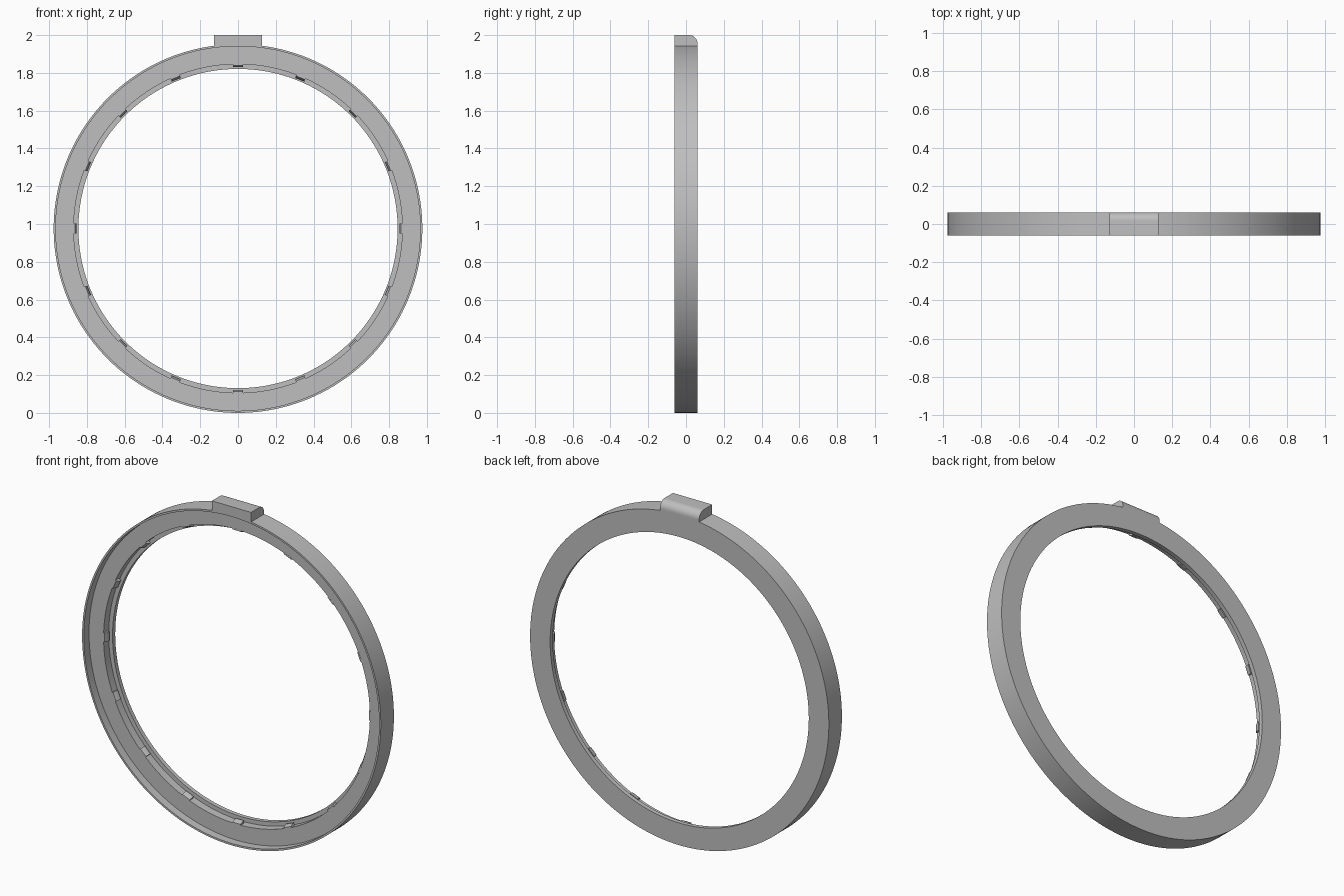
import bpy, bmesh, math
from mathutils import Matrix, Vector

cube = bpy.data.objects.get("Cube")
if cube:
    bpy.data.objects.remove(cube, do_unlink=True)

R = 0.976          # outer radius, also the height of the ring centre
DEPTH = 0.061      # half thickness
FACE_Y = -0.012    # level of the recessed front face
CENTRE = Matrix.Translation((0, 0, R))

grey = bpy.data.materials.new("Plain grey")
grey.use_nodes = True
colour = (0.52, 0.52, 0.52, 1)
grey.diffuse_color = colour
grey.node_tree.nodes["Principled BSDF"].inputs["Base Color"].default_value = colour


def finish(bm, name):
    """Turn a bmesh into a grey object with smooth curves and sharp edges."""
    bmesh.ops.recalc_face_normals(bm, faces=bm.faces)
    mesh = bpy.data.meshes.new(name)
    bm.to_mesh(mesh)
    bm.free()
    mesh.materials.append(grey)
    obj = bpy.data.objects.new(name, mesh)
    bpy.context.collection.objects.link(obj)
    bpy.ops.object.select_all(action='DESELECT')
    obj.select_set(True)
    bpy.context.view_layer.objects.active = obj
    bpy.ops.object.shade_smooth_by_angle(angle=math.radians(30))
    return obj


def lathe(profile, name, steps=160):
    """Revolve a closed (radius, y) profile around the y axis."""
    bm = bmesh.new()
    verts = [bm.verts.new((0, y, r)) for r, y in profile]
    edges = [bm.edges.new((a, b)) for a, b in zip(verts, verts[1:] + verts[:1])]
    bmesh.ops.spin(bm, geom=verts + edges, cent=(0, 0, 0), axis=(0, 1, 0),
                   angle=math.tau, steps=steps, use_merge=True)
    bmesh.ops.remove_doubles(bm, verts=bm.verts, dist=1e-5)
    bmesh.ops.transform(bm, matrix=CENTRE, verts=bm.verts)
    return finish(bm, name)


def prism(bm, profile, half_width, matrix):
    """Extrude a (z, y) profile along x, then place it."""
    face = bm.faces.new([bm.verts.new((-half_width, y, z)) for z, y in profile])
    ext = bmesh.ops.extrude_face_region(bm, geom=[face])["geom"]
    new = [v for v in ext if isinstance(v, bmesh.types.BMVert)]
    bmesh.ops.translate(bm, vec=Vector((2 * half_width, 0, 0)), verts=new)
    bmesh.ops.transform(bm, matrix=matrix, verts=list(face.verts) + new)


# Ring: thin front rim, recessed face, step down to the rear flange
lathe([(R, -DEPTH), (0.965, -DEPTH), (0.965, FACE_Y), (0.87, FACE_Y),
       (0.87, 0.036), (0.845, 0.036), (0.845, DEPTH), (R, DEPTH)], "ring")

# Ramped snap tabs around the inside of the step
bm = bmesh.new()
front = FACE_Y - 0.0005
tab = [(0.873, front), (0.864, front), (0.854, 0.008), (0.854, 0.02), (0.873, 0.02)]
for i in range(16):
    prism(bm, tab, 0.026, CENTRE @ Matrix.Rotation(i * math.tau / 16, 4, 'Y'))
finish(bm, "snap_tabs")

# Top block with a rounded rear upper edge
bm = bmesh.new()
radius = 0.045
block = [(1.943, DEPTH), (1.943, -DEPTH), (2.0, -DEPTH)]
for i in range(13):
    a = math.pi / 2 * i / 12
    block.append((2.0 - radius + radius * math.cos(a),
                  DEPTH - radius + radius * math.sin(a)))
prism(bm, block, 0.128, Matrix())
finish(bm, "top_block")
